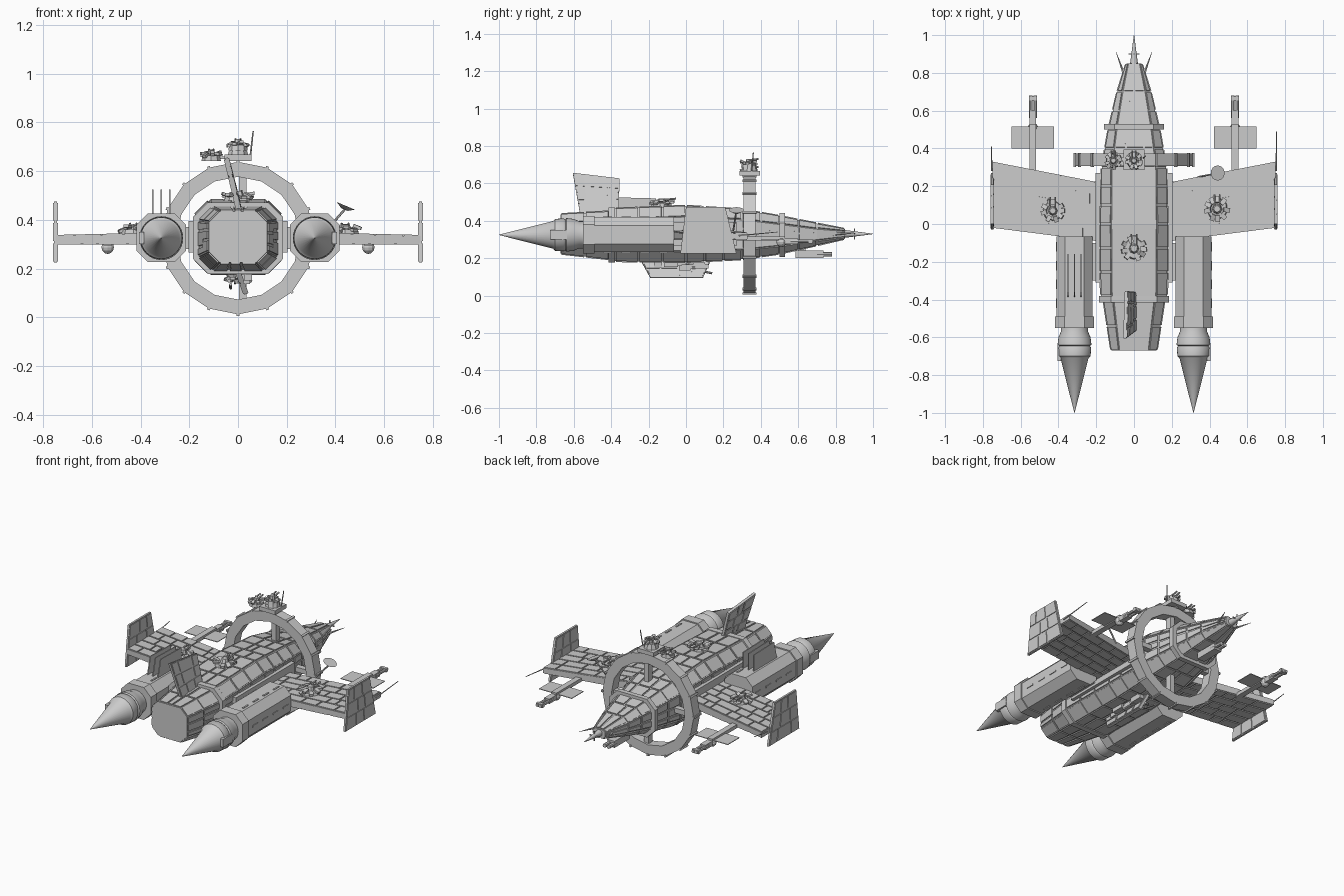
import bpy, bmesh, math, random
from mathutils import Vector as V, Matrix

if "Cube" in bpy.data.objects:
    bpy.data.objects.remove(bpy.data.objects["Cube"])
random.seed(4)

def finish(name, bm, smooth=False):
    bmesh.ops.recalc_face_normals(bm, faces=bm.faces)
    me = bpy.data.meshes.new(name)
    bm.to_mesh(me)
    bm.free()
    if smooth:
        me.polygons.foreach_set("use_smooth", [True] * len(me.polygons))
        me.set_sharp_from_angle(angle=math.radians(35))
    ob = bpy.data.objects.new(name, me)
    bpy.context.collection.objects.link(ob)
    return ob

def add_loft(bm, rings):
    vs = [[bm.verts.new(p) for p in r] for r in rings]
    n = len(rings[0])
    for a, b in zip(vs, vs[1:]):
        for k in range(n):
            bm.faces.new((a[k], a[(k + 1) % n], b[(k + 1) % n], b[k]))
    bm.faces.new(vs[0])
    bm.faces.new(vs[-1])

def loft(name, rings):
    bm = bmesh.new()
    add_loft(bm, rings)
    return finish(name, bm)

def octagon(y, hw, z0, z1, c, x=0):
    return [V((x + px, y, pz)) for px, pz in (
        (-hw + c, z0), (hw - c, z0), (hw, z0 + c), (hw, z1 - c),
        (hw - c, z1), (-hw + c, z1), (-hw, z1 - c), (-hw, z0 + c))]

def add_box(bm, c, s, rot=None):
    m = Matrix.Translation(c) @ (rot or Matrix()) @ Matrix.Diagonal((*s, 1))
    bmesh.ops.create_cube(bm, size=1, matrix=m)

def box(name, c, s, rot=None):
    bm = bmesh.new()
    add_box(bm, c, s, rot)
    return finish(name, bm)

def add_rod(bm, a, b, r0, r1=None, n=8):
    a, b = V(a), V(b)
    q = (b - a).to_track_quat('Z', 'Y').to_matrix().to_4x4()
    bmesh.ops.create_cone(bm, cap_ends=True, segments=n, radius1=r0, radius2=r0 if r1 is None else r1,
                          depth=(b - a).length, matrix=Matrix.Translation((a + b) / 2) @ q)

def rod(name, a, b, r0, r1=None, n=8, smooth=False):
    bm = bmesh.new()
    add_rod(bm, a, b, r0, r1, n)
    return finish(name, bm, smooth)

# Raised plating: rows of randomly cut tiles over a quad, facing away from a centre point
def add_tiles(bm, quad, centre, rows, cols, gap=.011, h=.006):
    a, b, c, d = quad
    n = (b - a).cross(d - a).normalized()
    if n.dot((a + c) / 2 - centre) < 0:
        n.negate()
    lu, lv = ((b - a).length + (c - d).length) / 2, ((d - a).length + (c - b).length) / 2
    at = lambda u, v: a.lerp(b, u).lerp(d.lerp(c, u), v)
    gu, gv = gap / lu / 2, gap / lv / 2
    for i in range(rows):
        cuts = [0] + [(j + random.uniform(-.3, .3)) / cols for j in range(1, cols)] + [1]
        for u0, u1 in zip(cuts, cuts[1:]):
            p = [(u0 + gu, i / rows + gv), (u1 - gu, i / rows + gv),
                 (u1 - gu, (i + 1) / rows - gv), (u0 + gu, (i + 1) / rows - gv)]
            base = [at(*t) for t in p]
            add_loft(bm, [[q - n * .003 for q in base], [q + n * h for q in base]])

# Slab from a flat outline, plated on both sides
def plated_slab(name, quad, off, rows, cols):
    bm = bmesh.new()
    quad = [V(q) for q in quad]
    off = V(off)
    lo, hi = [q - off for q in quad], [q + off for q in quad]
    add_loft(bm, [lo, hi])
    mid = sum(quad, V()) / 4
    for q in (lo, hi):
        add_tiles(bm, q, mid, rows, cols, .01, .004)
    finish(name, bm)

# Hull
rings = [octagon(-.67, .12, .225, .435, .045), octagon(-.41, .16, .195, .45, .055),
         octagon(-.38, .175, .185, .465, .06), octagon(0, .178, .18, .48, .06),
         octagon(.3, .17, .195, .46, .055), octagon(.5, .135, .225, .425, .045),
         octagon(.7, .088, .27, .385, .03), octagon(.85, .04, .305, .355, .012)]
loft("hull", rings)
bm = bmesh.new()
for r0, r1 in zip(rings, rings[1:]):
    if r1[0].y - r0[0].y < .05:
        continue
    centre = sum(r0 + r1, V()) / 16
    for k in range(8):
        j = (k + 1) % 8
        wide = k % 2 == 0
        add_tiles(bm, (r0[k], r0[j], r1[j], r1[k]), centre,
                  max(1, round((r1[0].y - r0[0].y) / .11)), 3 if wide and r0[0].y < .4 else 2 if wide else 1)
finish("hull_plating", bm)
loft("rear_collar", [octagon(y, .185, .178, .472, .062) for y in (-.415, -.38)])
loft("nose_collar", [octagon(y, .158, .207, .443, .055) for y in (.5, .53)])

# Nose spike and feelers
rod("nose_spike", (0, .84, .33), (0, 1, .33), .022, .001, 12, True)
box("nose_crossbar", (0, .9, .33), (.06, .006, .006))
box("nose_mast", (0, .9, .33), (.005, .006, .06))
for s in (-1, 1):
    rod("nose_feeler", (s * .055, .8, .33), (s * .095, .91, .335), .008, .001, 6)

# Ring with sixteen sides, its posts and clamps
bm = bmesh.new()
RZ = .325
loops = []
for r, y in ((.313, .308), (.313, .372), (.252, .372), (.252, .308)):
    loops.append([bm.verts.new((r * math.sin(t * math.pi / 8), y, RZ + r * math.cos(t * math.pi / 8))) for t in range(16)])
for i in range(4):
    p, q = loops[i], loops[(i + 1) % 4]
    for k in range(16):
        bm.faces.new((p[k], p[(k + 1) % 16], q[(k + 1) % 16], q[k]))
finish("ring", bm)
bm = bmesh.new()
for t in range(16):
    a = t * math.pi / 8
    add_box(bm, (.313 * math.sin(a), .34, RZ + .313 * math.cos(a)), (.012, .074, .012), Matrix.Rotation(a, 4, 'Y'))
finish("ring_clamps", bm)
box("ring_post_upper", (.02, .34, .52), (.03, .04, .14))
box("ring_post_lower", (.02, .34, .13), (.03, .04, .14))

# Greebled gun turret; up is +1 on top, -1 hanging underneath
def turret(name, x, y, z, r, up=1):
    bm = bmesh.new()
    add_rod(bm, (x, y, z - up * .01), (x, y, z + up * .012), r * .85, r * .75, 9)
    for i in range(9):
        a = i * .7 + random.uniform(-.2, .2)
        add_box(bm, (x + r * .72 * math.cos(a), y + r * .72 * math.sin(a), z + up * random.uniform(.008, .025)),
                (r * .5, r * .35, .012), Matrix.Rotation(a, 4, 'Z') @ Matrix.Rotation(random.uniform(-.5, .5), 4, 'Y'))
    add_rod(bm, (x, y, z), (x, y, z + up * .036), r * .45, r * .25, 8)
    for s in (-.2, .2):
        add_rod(bm, (x + s * r, y, z + up * .028), (x + s * r, y + r * 1.1, z + up * .036), .005, n=6)
    finish(name, bm)

turret("hull_turret", 0, -.13, .483, .07)
turret("left_wing_turret", -.43, .07, .348, .065)
turret("right_wing_turret", .44, .08, .348, .07)
turret("belly_turret", 0, .04, .175, .06, -1)

# Turrets crowning the ring
box("ring_turret_base", (0, .34, .655), (.11, .11, .025))
rod("ring_turret_drum", (0, .34, .66), (0, .34, .7), .045, .035, 10)
turret("ring_turret", 0, .335, .695, .048)
box("ring_side_arm", (-.07, .34, .655), (.1, .025, .012))
turret("ring_side_turret", -.11, .335, .652, .048)
rod("ring_antenna", (.05, .35, .66), (.062, .36, .765), .004, .003, 5)

for s in (-1, 1):
    side = "right" if s > 0 else "left"
    # Wing: lofted slab with plating above and below
    root = [V((s * .16, y, z)) for y, z in ((-.095, .303), (.215, .303), (.215, .347), (-.095, .347))]
    tip = [V((s * .75, y, z)) for y, z in ((-.02, .303), (.33, .303), (.33, .333), (-.02, .333))]
    loft(side + "_wing", [root, tip])
    bm = bmesh.new()
    for i, j in ((0, 1), (2, 3)):
        add_tiles(bm, (root[i], tip[i], tip[j], root[j]), V((s * .45, .1, .32)), 5, 6, .008, .005)
    finish(side + "_wing_plating", bm)
    # Wingtip plate and antenna
    plated_slab(side + "_winglet", [(s * .75, -.03, .225), (s * .75, .27, .225), (s * .75, .21, .475), (s * .75, 0, .475)],
                (.006, 0, 0), 3, 3)
    rod(side + "_tip_antenna", (s * .752, .28, .32), (s * .755, .49 if s > 0 else .41, .34), .004, .002, 5)
    # Wing gun: arm, sensor plate, pod and twin barrels
    x = s * .535
    box(side + "_gun_arm", (x, .4, .305), (.035, .26, .022))
    box(side + "_gun_plate", (x, .458, .302), (.225, .115, .004))
    bm = bmesh.new()
    bmesh.ops.create_uvsphere(bm, u_segments=10, v_segments=6, radius=.027, matrix=Matrix.Translation((x, .51, .287)))
    add_box(bm, (x, .56, .29), (.035, .08, .03))
    for d in (-.012, .012):
        add_rod(bm, (x + d, .56, .29), (x + d, .68, .29), .009)
    add_box(bm, (x, .665, .29), (.044, .02, .022))
    finish(side + "_gun", bm)
    # Engine: octagonal body, collar, bulged neck and cone
    x = s * .315
    loft(side + "_engine", [octagon(y, .095, .232, .42, .045, x) for y in (-.5, -.065)])
    loft(side + "_engine_collar", [octagon(y, .102, .226, .427, .048, x) for y in (-.55, -.49)])
    bm = bmesh.new()
    prof = [(-.54, .072), (-.57, .072), (-.6, .085), (-.64, .09), (-.645, .082), (-.655, .088), (-.7, .085), (-.71, .074), (-1, .001)]
    add_loft(bm, [[V((x + r * math.cos(t * math.pi / 16), y, .325 + r * math.sin(t * math.pi / 16))) for t in range(32)]
                  for y, r in prof])
    finish(side + "_thruster", bm, True)
    box(side + "_thruster_box", (s * .396, -.68, .325), (.02, .09, .05))
    bm = bmesh.new()
    for y in (-.42, -.32, -.22, -.12):
        add_box(bm, (x + s * .095, y, .325), (.008, .05, .01))
        add_box(bm, (x + .03, y, .42), (.01, .05, .008))
        add_box(bm, (x - .03, y, .232), (.01, .05, .008))
    finish(side + "_engine_ribs", bm)
    # Side plates joining engine and hull
    box(side + "_pylon", (s * .2, -.2, .325), (.06, .2, .09))
    box(side + "_side_plate_rear", (s * .19, -.17, .33), (.025, .28, .13))
    box(side + "_side_plate_front", (s * .19, .12, .33), (.025, .3, .13))
    box(side + "_ring_strut", (s * .215, .335, .325), (.1, .035, .03))

# Radiator fins on the left engine only
for x in (-.35, -.315, -.28):
    loft("radiator_fin", [[V((x + d, y, z)) for y, z in ((-.39, .41), (-.16, .41), (-.16, .52), (-.36, .525))] for d in (-.003, .003)])

# Leaning dorsal and ventral fins
plated_slab("dorsal_fin", [(.005, -.565, .43), (.005, -.36, .45), (-.04, -.355, .625), (-.048, -.605, .655)], (.007, 0, .002), 3, 3)
plated_slab("ventral_fin", [(0, -.24, .185), (0, .13, .185), (.033, .09, .095), (.033, -.19, .095)], (.007, 0, .002), 2, 4)
bm = bmesh.new()
for i in range(8):
    add_box(bm, (random.uniform(-.04, .05), random.uniform(-.16, .1), random.uniform(.145, .175)),
            (.03, random.uniform(.03, .08), .025))
add_rod(bm, (-.03, .06, .135), (-.03, .14, .12), .006)
finish("belly_machinery", bm)

# Dish on a bent stalk above the right wing
rod("dish_stalk", (.34, .25, .33), (.44, .268, .445), .005, n=6)
tilt = Matrix.Translation((.44, .27, .45)) @ Matrix.Rotation(.4, 4, 'Y')
bm = bmesh.new()
bmesh.ops.create_cone(bm, cap_ends=True, segments=16, radius1=.015, radius2=.04, depth=.016, matrix=tilt)
finish("dish", bm, True)

# Chin gun under the nose
box("chin_strut", (0, .62, .25), (.03, .04, .05))
box("chin_gun", (0, .66, .22), (.05, .15, .04))
for s in (-1, 1):
    rod("chin_barrel", (s * .014, .7, .22), (s * .014, .78, .22), .012)
